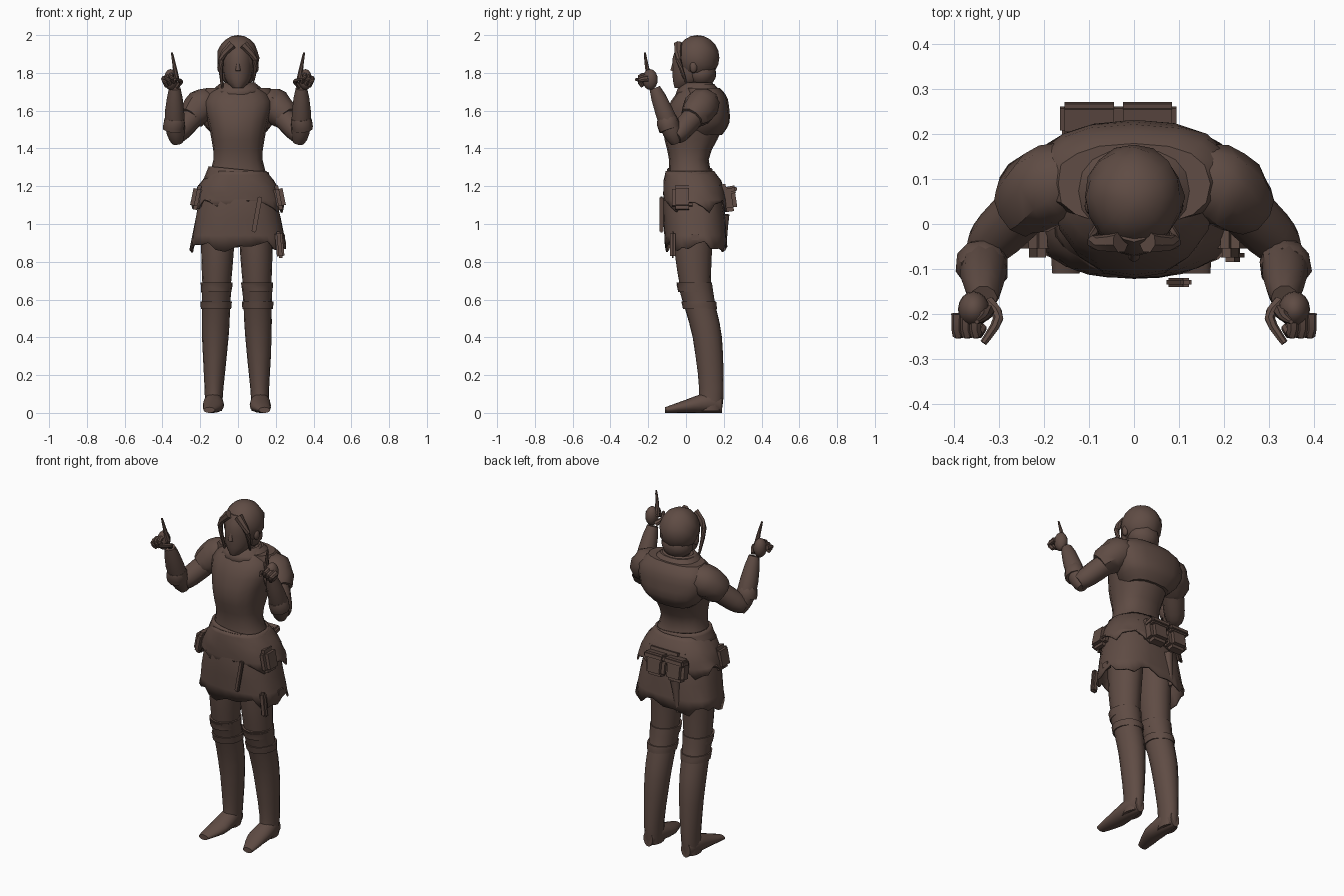
import bpy, bmesh, math, random
from mathutils import Vector

random.seed(4)
cube = bpy.data.objects.get("Cube")
if cube:
    bpy.data.objects.remove(cube)

COLOR = (.115, .072, .058, 1)
brown = bpy.data.materials.new("dark brown")
brown.use_nodes = True
brown.diffuse_color = COLOR
brown.node_tree.nodes["Principled BSDF"].inputs["Base Color"].default_value = COLOR


def finish(name, bm, thickness=0):
    bmesh.ops.recalc_face_normals(bm, faces=bm.faces[:])
    mesh = bpy.data.meshes.new(name)
    bm.to_mesh(mesh)
    bm.free()
    mesh.materials.append(brown)
    part = bpy.data.objects.new(name, mesh)
    bpy.context.collection.objects.link(part)
    if thickness:
        part.modifiers.new("thickness", "SOLIDIFY").thickness = thickness
    bpy.ops.object.select_all(action="DESELECT")
    part.select_set(True)
    bpy.context.view_layer.objects.active = part
    bpy.ops.object.shade_smooth_by_angle(angle=math.radians(40))
    return part


def refine(rows, steps=3):
    """Smooth curve through rows of numbers."""
    rows = [Vector(row) for row in rows]
    result = []
    for i in range(len(rows) - 1):
        start, end = rows[i], rows[i + 1]
        before = rows[max(i - 1, 0)]
        after = rows[min(i + 2, len(rows) - 1)]
        for k in range(steps):
            t = k / steps
            lead_in, lead_out = (end - before) / 2, (after - start) / 2
            bend = (lead_in * (1 - t) - lead_out * t) * t * (1 - t)
            ease = t * t * (3 - 2 * t)
            result.append(start.lerp(end, ease) + bend)
    return result + [rows[-1]]


def skin(name, rings, caps=True, thickness=0):
    """Bridge rings of points into a surface."""
    bm = bmesh.new()
    rows = [[bm.verts.new(point) for point in ring] for ring in rings]
    count = len(rows[0])
    for low, high in zip(rows, rows[1:]):
        for i in range(count):
            j = (i + 1) % count
            bm.faces.new((low[i], low[j], high[j], high[i]))
    if caps:
        bm.faces.new(rows[0])
        bm.faces.new(rows[-1])
    return finish(name, bm, thickness)


def circle(count, jitter):
    for i in range(count):
        angle = math.tau * i / count
        yield angle, 1 + random.uniform(-jitter, jitter)


def stack(name, levels, count=16, power=1, jitter=0, center=lambda z: 0, hem=None, **options):
    """Level sections given as height, half width, front y and back y."""
    def squared(value):
        return math.copysign(abs(value) ** power, value)

    rings = []
    sections = refine(levels)
    for section in sections:
        z, half, front, back = section
        ring = []
        for angle, wobble in circle(count, jitter):
            drop = hem(angle) if hem and section is sections[-1] else 0
            x = center(z) + half * wobble * squared(math.cos(angle))
            y = (front + back) / 2 + (back - front) / 2 * wobble * squared(math.sin(angle))
            ring.append((x, y, z + drop))
        rings.append(ring)
    return skin(name, rings, **options)


def tube(name, path, start, end, bulge=0, side=1, count=10, jitter=0):
    """Tapered round limb along a smooth path, mirrored when side is -1."""
    points = refine(path)
    last = len(points) - 1
    rings = []
    for k, point in enumerate(points):
        along = points[min(k + 1, last)] - points[max(k - 1, 0)]
        turn = along.to_track_quat("Z", "Y")
        radius = start + (end - start) * k / last + bulge * math.sin(math.pi * k / last)
        ring = []
        for angle, wobble in circle(count, jitter):
            offset = Vector((math.cos(angle), math.sin(angle), 0)) * radius * wobble
            spot = point + turn @ offset
            spot.x *= side
            ring.append(spot)
        rings.append(ring)
    return skin(name, rings)


def ball(name, center, radii, jitter=0):
    bm = bmesh.new()
    bmesh.ops.create_uvsphere(bm, u_segments=16, v_segments=10, radius=1)
    for vert in bm.verts:
        wobble = 1 + random.uniform(-jitter, jitter)
        vert.co.x *= wobble
        vert.co.y *= wobble
    bmesh.ops.scale(bm, vec=radii, verts=bm.verts)
    finish(name, bm).location = center


def block(name, center, size, tilt=0, lean=0, bevel=.02):
    bm = bmesh.new()
    bmesh.ops.create_cube(bm, size=1)
    bmesh.ops.scale(bm, vec=size, verts=bm.verts)
    bmesh.ops.bevel(bm, geom=bm.edges[:], offset=bevel, segments=2, affect="EDGES")
    part = finish(name, bm)
    part.location, part.rotation_euler = center, (tilt, lean, 0)


# torso, neck and collar
stack("torso", [(1.2, .18, -.1, .17), (1.34, .13, -.09, .12), (1.5, .15, -.12, .19),
                (1.65, .18, -.08, .21), (1.74, .1, 0, .15)], power=.85)
stack("shoulder_wrap", [(1.47, .13, 0, .19), (1.54, .19, 0, .23),
                        (1.66, .21, 0, .22), (1.72, .17, 0, .18)], power=.8, jitter=.02)
tube("neck", [(0, .07, 1.66), (0, .06, 1.8)], .07, .06)
stack("collar", [(1.75, .09, -.01, .14), (1.7, .13, -.06, .16)], caps=False, thickness=.01,
      hem=lambda angle: -.03 * max(0, -math.sin(angle)) ** 3)

# head, face and hair
stack("face", [(1.72, .03, -.06, .03), (1.77, .07, -.07, .1),
               (1.88, .08, -.07, .14), (1.95, .06, -.04, .12)])
tube("nose", [(0, -.06, 1.87), (0, -.07, 1.81)], .007, .014)
ball("hair", (0, .06, 1.88), (.11, .115, .12), jitter=.04)
ball("hair_nape", (0, .08, 1.8), (.09, .08, .08), jitter=.04)
for side, tip in ((-1, 1.7), (1, 1.75)):
    tube("hair_lock", [(.03, -.04, 1.95), (.09, -.04, 1.87), (.08, 0, tip)],
         .025, .005, side=side, count=7)
    ball("ear", (side * .095, .04, 1.83), (.015, .02, .03))


# skirt layers with ragged hems
def low_hem(angle):
    return .02 * math.sin(5 * angle + 1) + .014 * math.sin(11 * angle)


def high_hem(angle):
    return .028 * math.sin(6 * angle + 2.5) + .012 * math.sin(13 * angle)


stack("lower_skirt", [(1.26, .16, -.1, .15), (1.1, .21, -.12, .2), (.88, .255, -.11, .22)],
      count=32, power=.8, jitter=.015, hem=low_hem, caps=False, thickness=.01)
stack("upper_skirt", [(1.28, .15, -.11, .15), (1.2, .21, -.12, .2), (1.1, .25, -.12, .22)],
      count=32, power=.85, jitter=.02, hem=high_hem, caps=False, thickness=.01)

# belt, pouches and hanging pieces
belt = stack("belt", [(-.03, .18, -.13, .13), (.04, .16, -.12, .12)],
             count=20, power=.85, caps=False, thickness=.015)
belt.location, belt.rotation_euler = (0, .02, 1.25), (0, .1, 0)
block("seat_padding", (0, .18, 1.16), (.24, .08, .15), tilt=.25, bevel=.03)
for x in (-.1, .03):
    block("back_pouch", (x, .225, 1.13), (.12, .08, .13), tilt=.15)
    block("pouch_flap", (x, .235, 1.18), (.13, .07, .04), tilt=.2, bevel=.01)
for side in (1, -1):
    block("side_pouch", (side * .215, -.02, 1.14), (.06, .11, .13), lean=-side * .2)
block("front_strap", (.1, -.13, 1.05), (.024, .02, .19), lean=.18, bevel=.005)
block("hip_strip", (.22, -.07, .89), (.04, .03, .14), lean=-.1, bevel=.01)
block("hip_buckle", (.235, .05, .93), (.03, .06, .05), bevel=.01)
tube("back_tail", [(-.07, .2, 1.05), (-.09, .2, .86)], .03, .01)

for side, label in ((1, "left"), (-1, "right")):
    def leg_center(z):
        return side * (.13 - .025 * z) - max(side, 0) * .012

    # legs, tall boots and feet
    stack(label + "_thigh", [(1.1, .09, -.07, .16), (.85, .086, -.06, .137),
                             (.6, .07, -.02, .13)], center=leg_center)
    stack(label + "_boot", [(.69, .085, -.05, .137), (.6, .076, -.02, .15),
                            (.4, .07, .035, .19), (.13, .05, .07, .2), (.01, .045, .06, .19)],
          center=leg_center, jitter=.012)
    for name, z, depth in (("boot_cuff", .66, -.05), ("knee_band", .57, -.025)):
        stack(label + "_" + name, [(z + .02, .083, depth, depth + .185),
                                   (z - .02, .08, depth + .01, depth + .19)],
              center=leg_center, jitter=.02)
    foot = stack(label + "_foot", [(-.19, .03, 0, .09), (-.12, .05, 0, .11),
                                   (0, .055, 0, .07), (.11, .03, 0, .03)],
                 center=lambda reach: side * .2 * max(reach, 0))
    foot.location, foot.rotation_euler = (leg_center(0), 0, 0), (math.pi / 2, 0, 0)

    # arm with puffed sleeve
    tube(label + "_sleeve", [(.13, .11, 1.65), (.2, .08, 1.62), (.26, .03, 1.56)],
         .07, .065, bulge=.024, side=side, jitter=.06)
    tube(label + "_upper_arm", [(.2, .08, 1.61), (.3, -.02, 1.5), (.34, -.06, 1.46)],
         .06, .04, bulge=.008, side=side)
    tube(label + "_forearm", [(.32, -.05, 1.43), (.335, -.09, 1.53), (.335, -.165, 1.72)],
         .03, .03, bulge=.023, side=side, jitter=.03)
    tube(label + "_cuff", [(.34, -.085, 1.5), (.335, -.105, 1.56)],
         .056, .052, bulge=.005, side=side, jitter=.05)

    # pointing hand
    ball(label + "_palm", (side * .357, -.19, 1.765), (.035, .04, .055))
    for k in range(3):
        x = .352 + .02 * k
        z = 1.79 - .01 * k
        tube("curled_finger", [(x, -.2, z), (x, -.245, z - .01), (x - .014, -.23, z - .04)],
             .015, .011, side=side, count=7)
    tube("index_finger", [(.328, -.195, 1.77), (.335, -.207, 1.83), (.35, -.218, 1.908)],
         .017, .005, side=side, count=7)
    tube("thumb", [(.325, -.175, 1.73), (.302, -.21, 1.755), (.335, -.265, 1.765)],
         .016, .008, side=side, count=7)
